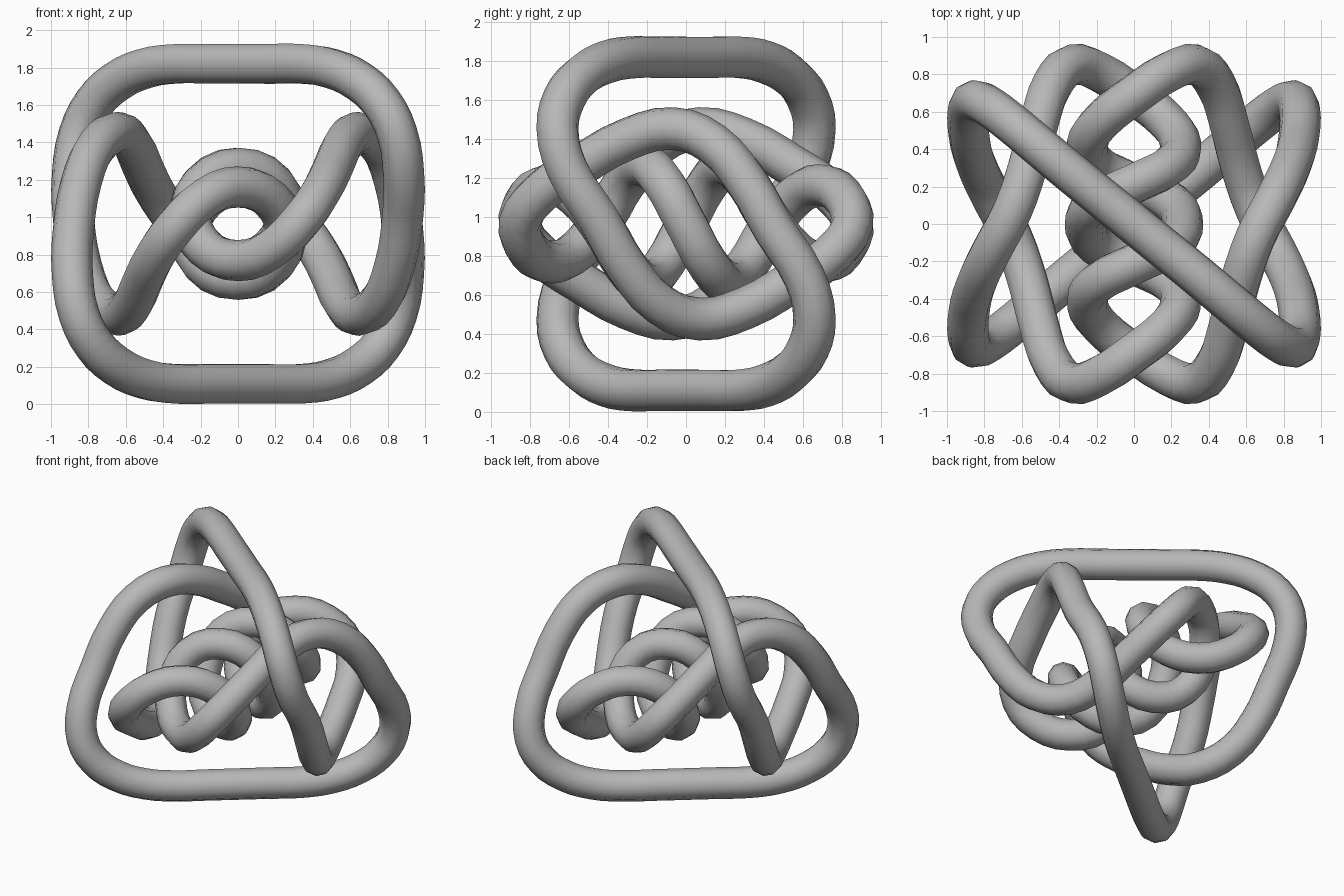
import bpy
import math

cube = bpy.data.objects.get("Cube")
if cube:
    bpy.data.objects.remove(cube, do_unlink=True)

MID = 0.965      # height of the centre of symmetry
RADIUS = 0.11    # tube radius

# One quarter of the knot: middle of the top bar to the inner side turn
quarter = [
    (0, 0, 1.82), (0.17, -0.138, 1.82), (0.34, -0.276, 1.82),
    (0.5, -0.41, 1.795), (0.65, -0.535, 1.725), (0.77, -0.625, 1.61),
    (0.85, -0.66, 1.45), (0.885, -0.608, 1.24),
    (0.88, -0.455, 1.0), (0.84, -0.31, 0.75), (0.76, -0.14, 0.555),
    (0.65, 0.07, 0.476), (0.57, 0.3, 0.53), (0.505, 0.55, 0.67),
    (0.44, 0.74, 0.8), (0.335, 0.85, 0.95), (0.18, 0.81, 1.1),
    (0, 0.69, 1.162), (-0.17, 0.555, 1.1), (-0.25, 0.425, 0.94),
    (-0.195, 0.315, 0.755), (0, 0.215, 0.668), (0.2, 0.115, 0.755),
    (0.26, 0, MID),
]


def turn_x(p):
    return (p[0], -p[1], 2 * MID - p[2])


def turn_z(p):
    return (-p[0], -p[1], p[2])


# Half turns about the x and z axes complete the closed path
half = quarter + [turn_x(p) for p in reversed(quarter[:-1])]
path = half + [turn_z(p) for p in reversed(half[1:-1])]

# Round tube swept along the path
curve = bpy.data.curves.new("knot_path", "CURVE")
curve.dimensions = "3D"
curve.resolution_u = 3
curve.bevel_depth = RADIUS
curve.bevel_resolution = 3
spline = curve.splines.new("BEZIER")
spline.bezier_points.add(len(path) - 1)
for point, co in zip(spline.bezier_points, path):
    point.co = co
    point.handle_left_type = point.handle_right_type = "AUTO"
spline.use_cyclic_u = True

knot = bpy.data.objects.new("knot_tube", curve)
bpy.context.collection.objects.link(knot)
bpy.ops.object.select_all(action="DESELECT")
knot.select_set(True)
bpy.context.view_layer.objects.active = knot
bpy.ops.object.convert(target="MESH")
knot = bpy.context.object
bpy.ops.object.shade_smooth_by_angle(angle=math.radians(45))

# Plain grey finish
grey = bpy.data.materials.new("plain_grey")
grey.use_nodes = True
color = (0.48, 0.48, 0.48, 1)
grey.diffuse_color = color
grey.node_tree.nodes["Principled BSDF"].inputs["Base Color"].default_value = color
knot.data.materials.clear()
knot.data.materials.append(grey)
